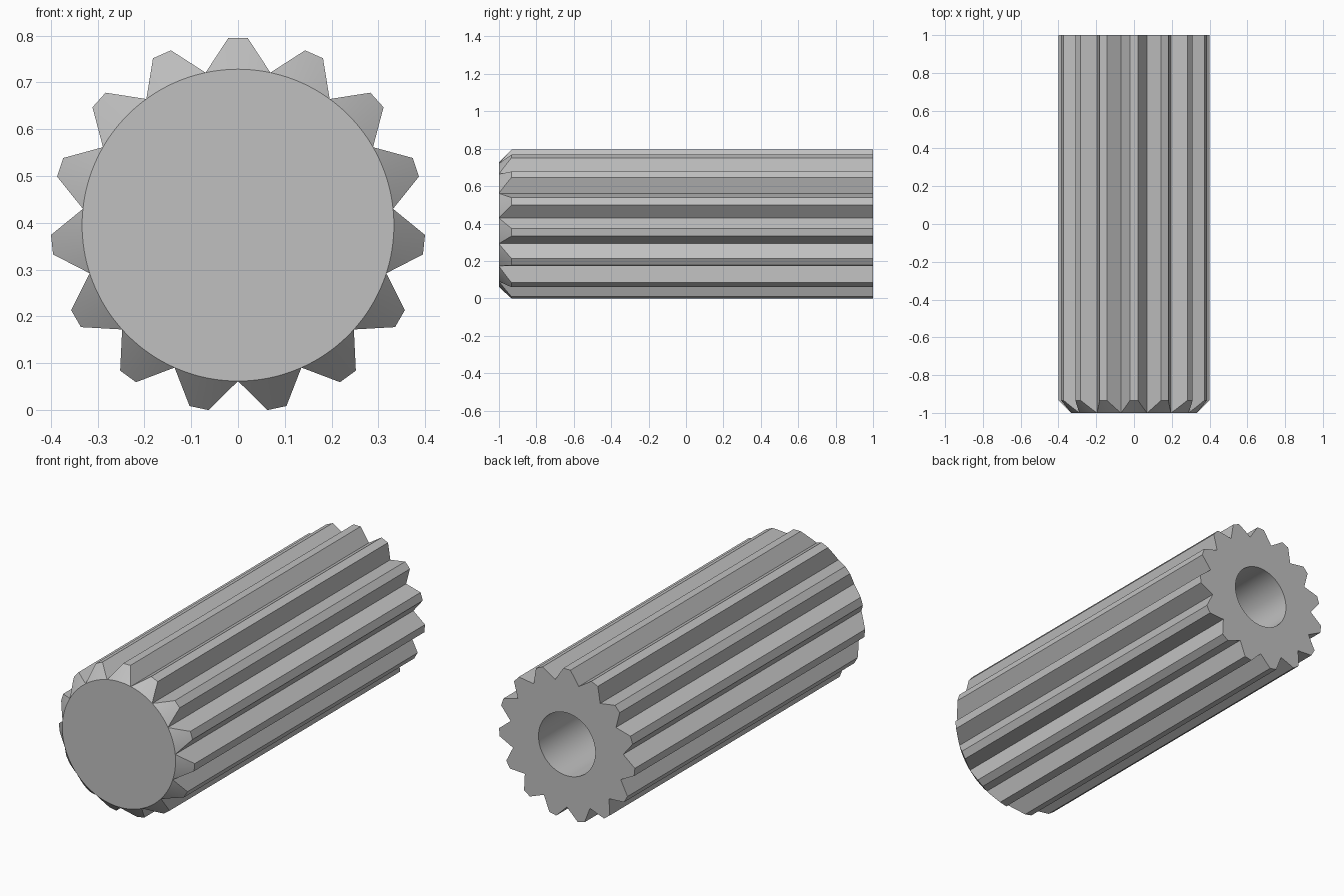
import bpy
import bmesh
import math
from mathutils import Vector

cube = bpy.data.objects.get("Cube")
if cube:
    bpy.data.objects.remove(cube, do_unlink=True)

TEETH = 15
TIP_R, ROOT_R, BORE_R = 0.4, 0.333, 0.167
FRONT, BACK, BORE_END = -1.0, 1.0, -0.4
STEP = math.tau / TEETH
TIP_HALF = math.radians(3)

steel = bpy.data.materials.new("grey_steel")
steel.use_nodes = True
grey = (0.53, 0.53, 0.53, 1)
steel.diffuse_color = grey
steel.node_tree.nodes["Principled BSDF"].inputs["Base Color"].default_value = grey


def polar(radius, angle):
    return Vector((radius * math.cos(angle), radius * math.sin(angle)))


def subdivide(a, b, n):
    return [a.lerp(b, i / n) for i in range(n)]


# Tooth outline: straight flanks, flat tip, pointed valleys; one tooth on top
outline = []
for k in range(TEETH):
    mid = math.pi / 2 + k * STEP
    valley, next_valley = polar(ROOT_R, mid - STEP / 2), polar(ROOT_R, mid + STEP / 2)
    tip_a, tip_b = polar(TIP_R, mid - TIP_HALF), polar(TIP_R, mid + TIP_HALF)
    outline += subdivide(valley, tip_a, 6)
    outline += subdivide(tip_a, tip_b, 4)
    outline += subdivide(tip_b, next_valley, 6)

bm = bmesh.new()


def ring(points, y_of):
    return [bm.verts.new((p.x, y_of(p), p.y)) for p in points]


def circle(radius):
    return [p.normalized() * radius for p in outline]


# Rings from the front disc, over the conical chamfer and teeth, into the bore
rings = [
    ring(circle(ROOT_R), lambda p: FRONT),
    ring(outline, lambda p: FRONT + p.length - ROOT_R),
    ring(outline, lambda p: BACK),
    ring(circle(BORE_R), lambda p: BACK),
    ring(circle(BORE_R), lambda p: BORE_END),
]
for r0, r1 in zip(rings, rings[1:]):
    for i in range(len(outline)):
        j = (i + 1) % len(outline)
        bm.faces.new((r0[i], r0[j], r1[j], r1[i]))
bm.faces.new(rings[0])
bm.faces.new(rings[-1])
bmesh.ops.remove_doubles(bm, verts=bm.verts, dist=0.0002)
bmesh.ops.recalc_face_normals(bm, faces=bm.faces)

# Stand the gear on the ground
lowest = min(v.co.z for v in bm.verts)
bmesh.ops.translate(bm, verts=bm.verts, vec=(0, 0, -lowest))

mesh = bpy.data.meshes.new("pinion_gear")
bm.to_mesh(mesh)
bm.free()
mesh.materials.append(steel)
gear = bpy.data.objects.new("pinion_gear", mesh)
bpy.context.collection.objects.link(gear)

bpy.ops.object.select_all(action="DESELECT")
gear.select_set(True)
bpy.context.view_layer.objects.active = gear
bpy.ops.object.shade_smooth_by_angle(angle=math.radians(25))
